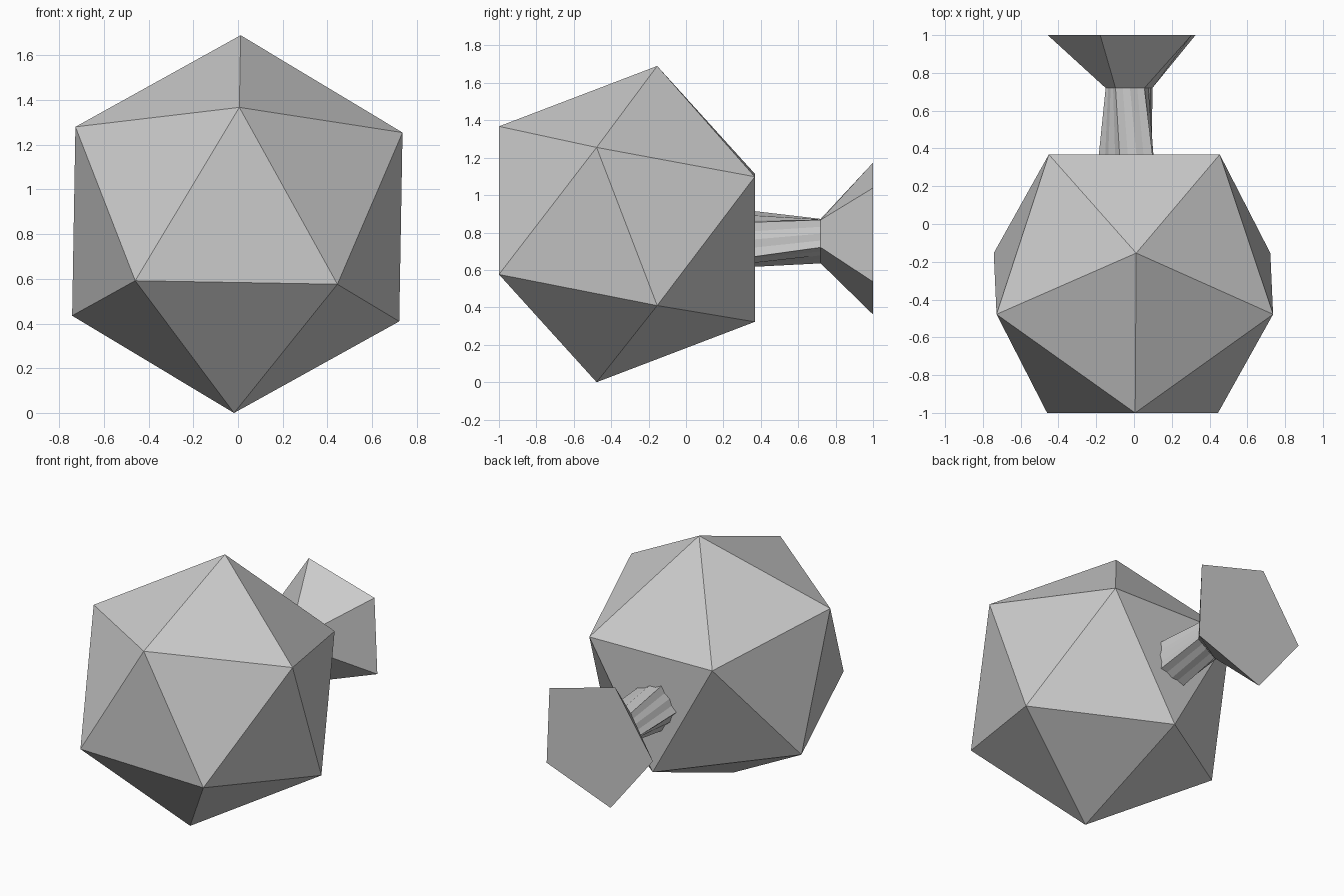
import bpy, bmesh
from math import cos, sin, radians

if "Cube" in bpy.data.objects:
    bpy.data.objects.remove(bpy.data.objects["Cube"])


def finish(bm, name):
    bmesh.ops.recalc_face_normals(bm, faces=bm.faces)
    me = bpy.data.meshes.new(name)
    bm.to_mesh(me)
    bm.free()
    ob = bpy.data.objects.new(name, me)
    bpy.context.collection.objects.link(ob)


def ring(y, cx, cz, r, offset, sides, sub=1, ridge=0.0):
    """Polygon in the XZ plane; edges can be subdivided and fluted."""
    corners = [(r * cos(radians(offset + 360 * k / sides)),
                r * sin(radians(offset + 360 * k / sides))) for k in range(sides)]
    pts = []
    for k, a in enumerate(corners):
        b = corners[(k + 1) % sides]
        for s in range(sub):
            t = s / sub
            f = 1 if s == 0 else (1 - ridge if s % 2 else 1 + ridge)
            pts.append((cx + f * (a[0] + (b[0] - a[0]) * t), y,
                        cz + f * (a[1] + (b[1] - a[1]) * t)))
    return pts


def loft(name, start, end):
    bm = bmesh.new()
    a = [bm.verts.new(p) for p in start]
    b = [bm.verts.new(p) for p in end]
    n = len(a)
    for i in range(n):
        bm.faces.new((a[i], a[(i + 1) % n], b[(i + 1) % n], b[i]))
    bm.faces.new(a)
    bm.faces.new(b)
    finish(bm, name)


# Icosahedral body: four triangular rings along y, closed by a convex hull
bm = bmesh.new()
for y, r, turn in ((-1, .5226, 89), (-.478, .8455, 29),
                   (-.154, .8455, 89), (.368, .5226, 29)):
    for p in ring(y, -.003, .845, r, turn, 3):
        bm.verts.new(p)
bmesh.ops.convex_hull(bm, input=bm.verts[:])
finish(bm, "body")

# Tapered stem with a slightly fluted base
loft("stem", ring(.36, -.03, .765, .157, 35, 5, 4, .05),
     ring(.72, -.025, .765, .13, 52, 5, 4))

# Flared pentagonal foot
loft("foot", ring(.72, -.025, .765, .13, 52, 5),
     ring(1, -.03, .773, .427, 38.4, 5))
